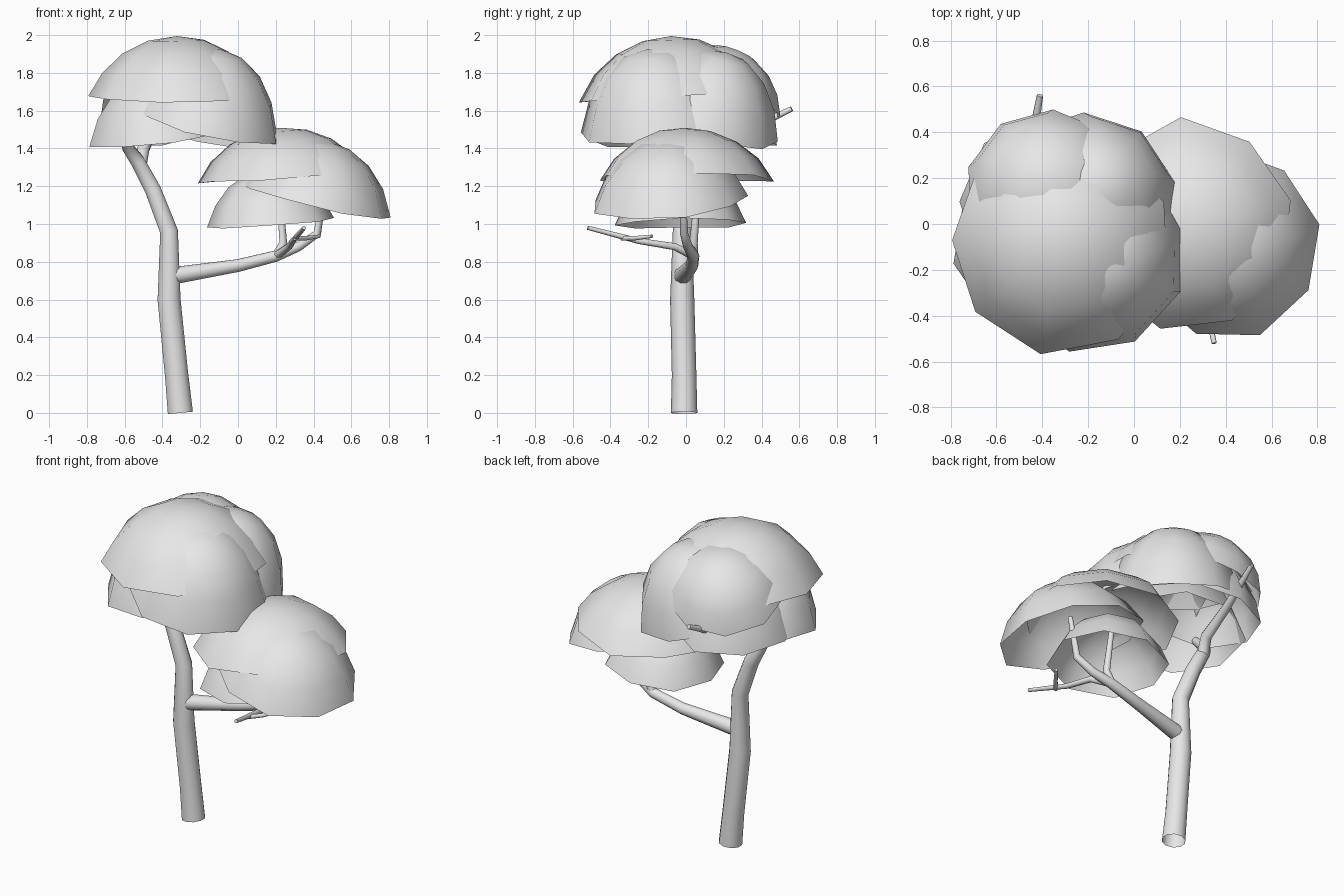
import bpy, bmesh, math, random
from mathutils import Vector, Matrix

cube = bpy.data.objects.get("Cube")
if cube:
    bpy.data.objects.remove(cube, do_unlink=True)

random.seed(4)
grey = bpy.data.materials.new("pale grey")
grey.use_nodes = True
grey.diffuse_color = (0.8, 0.8, 0.8, 1)
grey.node_tree.nodes["Principled BSDF"].inputs["Base Color"].default_value = (0.8, 0.8, 0.8, 1)


def select_only(ob):
    bpy.ops.object.select_all(action='DESELECT')
    ob.select_set(True)
    bpy.context.view_layer.objects.active = ob


def limb(name, points, caps=True):
    """Tapering tube through (x, y, z, radius) points."""
    curve = bpy.data.curves.new(name, 'CURVE')
    curve.dimensions = '3D'
    curve.bevel_depth = 1.0
    curve.bevel_resolution = 3
    curve.use_fill_caps = caps
    spline = curve.splines.new('POLY')
    spline.points.add(len(points) - 1)
    for p, (x, y, z, r) in zip(spline.points, points):
        p.co = (x, y, z, 1)
        p.radius = r
    ob = bpy.data.objects.new(name, curve)
    bpy.context.collection.objects.link(ob)
    curve.materials.append(grey)
    select_only(ob)
    bpy.ops.object.convert(target='MESH')
    bpy.ops.object.shade_smooth_by_angle(angle=math.radians(50))


def leaf_dome(name, centre, radius, height, lean=(0, 0), sides=9, spin=0.0):
    """Open cap of leaves; lean is the direction and slope the crown tips to."""
    bm = bmesh.new()
    edge = math.radians(67)
    apex = bm.verts.new((0, 0, height))
    previous = None
    wobble = [random.uniform(-0.04, 0.04) for _ in range(sides)]
    for ring in range(1, 5):
        t = edge * ring / 4
        rr = radius * math.sin(t) / math.sin(edge)
        z = height * (math.cos(t) - math.cos(edge)) / (1 - math.cos(edge))
        verts = []
        for i in range(sides):
            a = spin + math.tau * i / sides
            k = rr * (1.02 + wobble[i] * ring / 4)
            drop = 0.7 * wobble[i] * radius * (ring == 4)
            verts.append(bm.verts.new((k * math.cos(a), k * math.sin(a), z - drop)))
        for i in range(sides):
            j = (i + 1) % sides
            if previous:
                bm.faces.new((previous[i], verts[i], verts[j], previous[j]))
            else:
                bm.faces.new((apex, verts[i], verts[j]))
        previous = verts
    up = Vector((lean[0], lean[1], 1)).normalized()
    turn = Vector((0, 0, 1)).rotation_difference(up).to_matrix().to_4x4()
    bm.transform(Matrix.Translation(centre) @ turn)
    mesh = bpy.data.meshes.new(name)
    bm.to_mesh(mesh)
    bm.free()
    mesh.materials.append(grey)
    ob = bpy.data.objects.new(name, mesh)
    bpy.context.collection.objects.link(ob)
    select_only(ob)
    bpy.ops.object.shade_smooth_by_angle(angle=math.radians(60))


# Trunk and its upper fork
limb("trunk", [(-.305, -.01, 0, .07), (-.325, -.01, .2, .065), (-.365, -.02, .6, .064),
               (-.365, -.02, .96, .05), (-.45, -.01, 1.18, .045), (-.53, -.01, 1.33, .04),
               (-.58, -.06, 1.4, .033), (-.62, -.2, 1.53, .022)], caps=False)
limb("upper_back_branch", [(-.52, -.01, 1.3, .036), (-.5, .05, 1.4, .033),
                           (-.46, .27, 1.47, .026), (-.41, .56, 1.61, .014)])

# Side branch with its twigs
limb("side_branch", [(-.35, -.02, .725, .048), (0, .03, .78, .035), (.2, .04, .83, .031),
                     (.32, .01, .88, .026), (.42, -.01, .95, .022), (.46, -.02, 1.2, .014)])
limb("side_upright_twig", [(.2, .04, .83, .025), (.24, .04, .9, .022), (.22, .06, 1.15, .016)])
limb("side_front_twig", [(.2, .04, .83, .022), (.27, -.06, .88, .019),
                         (.29, -.25, .91, .016), (.35, -.52, .98, .011)])
limb("side_front_twiglet", [(.3, -.34, .925, .013), (.36, -.27, .925, .012),
                            (.43, -.18, .935, .009)])

# Upper crown
leaf_dome("upper_top_leaves", (-.32, -.07, 1.67), .48, .325, (-.01, -.03), spin=.35)
leaf_dome("upper_right_leaves", (-.18, -.14, 1.54), .41, .40, (.22, -.16), 9, .3)
leaf_dome("upper_back_leaves", (-.39, .18, 1.69), .34, .25, (-.2, .4), 9, .1)
leaf_dome("upper_back_side_leaves", (-.2, .11, 1.53), .39, .4, (.22, .28), 9, .2)
leaf_dome("upper_low_front_leaves", (-.42, -.1, 1.46), .37, .34, (-.12, -.1), 8, .2)
leaf_dome("upper_low_back_leaves", (-.4, .1, 1.48), .37, .35, (-.15, .15), 8)

# Lower crown
leaf_dome("lower_top_leaves", (.24, -.01, 1.24), .45, .27, (-.06, 0), 9, .25)
leaf_dome("lower_outer_leaves", (.4, -.09, 1.12), .41, .33, (.21, -.07), 9, .2)
leaf_dome("lower_bottom_leaves", (.17, -.02, 1.0), .34, .29, (-.08, 0), 8)
